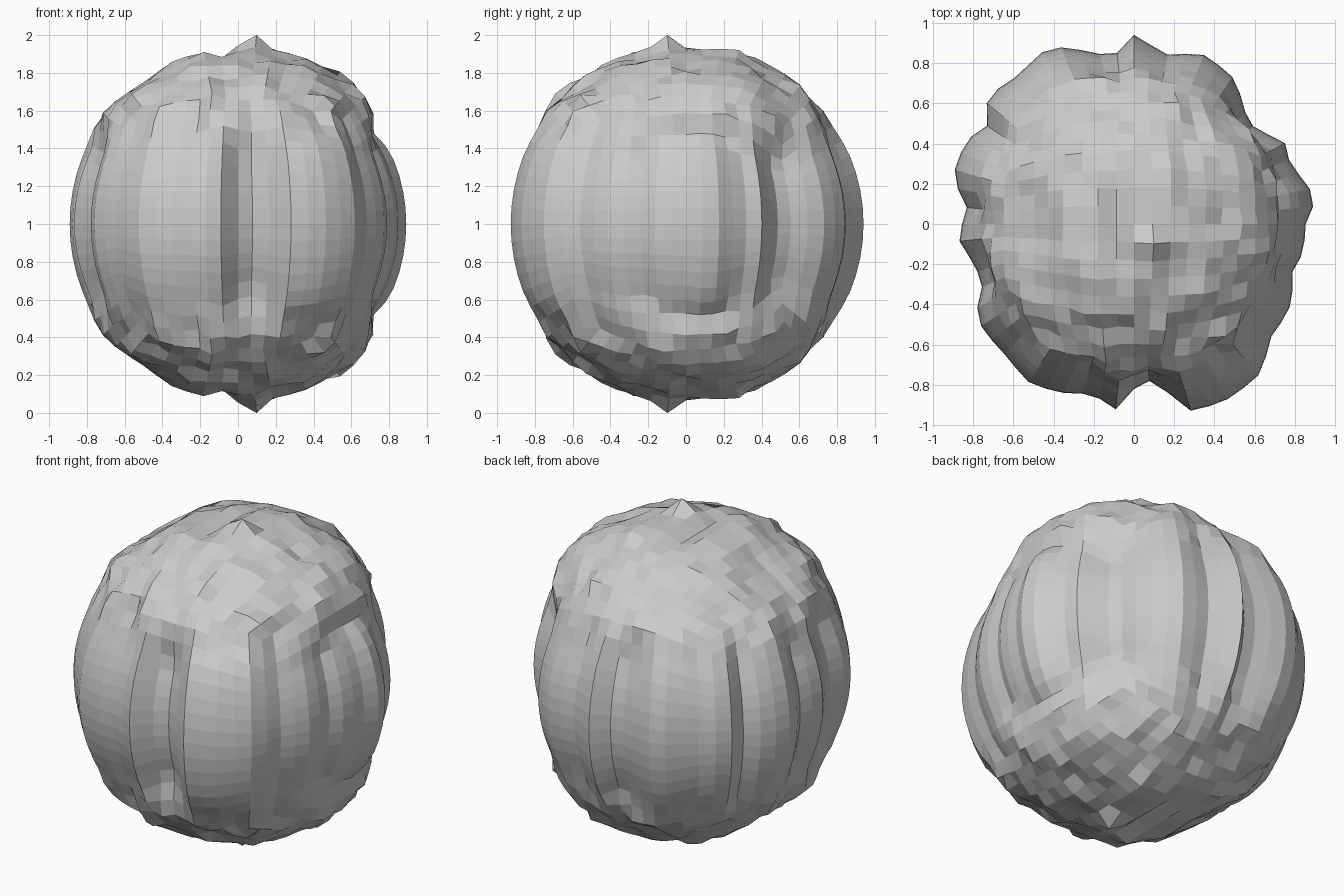
import bpy, bmesh, math
from mathutils import Vector, noise

cube = bpy.data.objects.get("Cube")
if cube:
    bpy.data.objects.remove(cube, do_unlink=True)

SEGMENTS = 16      # quads along each edge of the cube sphere
CAP_RADIUS = 0.945

# Waist outline in plan, counter-clockwise
OUTLINE = [
    (.89, .06), (.89, .15), (.77, .3), (.77, .39), (.6, .47), (.55, .56),
    (.5, .72), (.35, .84), (.15, .84), (0, .94), (-.1, .83), (-.2, .85),
    (-.4, .88), (-.5, .83), (-.55, .75), (-.73, .63), (-.73, .48),
    (-.83, .42), (-.9, .24), (-.83, .08), (-.86, -.02), (-.87, -.13),
    (-.79, -.18), (-.75, -.33), (-.79, -.46), (-.63, -.66), (-.52, -.79),
    (-.35, -.84), (-.2, -.84), (-.1, -.93), (0, -.82), (.06, -.77),
    (.15, -.82), (.27, -.93), (.45, -.88), (.66, -.71), (.65, -.6),
    (.79, -.38), (.78, -.25), (.85, -.12), (.84, -.02)]

# Greatest height above the waist, across x and across y
CREST_X = [(-.89, .3), (-.82, .47), (-.74, .58), (-.6, .69), (-.47, .77),
           (-.38, .85), (-.2, .91), (-.1, .87), (0, .93), (.09, 1), (.2, .93),
           (.35, .88), (.5, .84), (.55, .8), (.67, .7), (.76, .52), (.89, .2)]
CREST_Y = [(-.93, .1), (-.86, .4), (-.78, .57), (-.65, .75), (-.55, .78),
           (-.42, .86), (-.3, .9), (-.13, 1), (-.03, 1), (.06, .92), (.25, .94),
           (.37, .88), (.5, .81), (.65, .72), (.75, .58), (.85, .4), (.93, .1)]

# Pointed lumps on the cap: x, y, radius
PEAKS = [(.098, -.098, 1.01), (.2, .25, .98), (-.2, -.3, .97)]

POLAR = sorted((math.atan2(y, x) % math.tau, math.hypot(x, y)) for x, y in OUTLINE)
POLAR = [(POLAR[-1][0] - math.tau, POLAR[-1][1])] + POLAR + [(POLAR[0][0] + math.tau, POLAR[0][1])]


def interpolate(points, t):
    t = min(max(t, points[0][0]), points[-1][0])
    for (a, va), (b, vb) in zip(points, points[1:]):
        if t <= b:
            return va + (vb - va) * (t - a) / (b - a)


def cap_radius(d):
    r = CAP_RADIUS + .06 * noise.noise(Vector((d.x * 9 + 3.3, d.y * 9 + 7.1, .5)))
    # Keep the cap under both crest lines
    for i in range(3):
        crest = min(interpolate(CREST_X, r * d.x), interpolate(CREST_Y, r * d.y))
        r = min(r, max(crest / abs(d.z), .85))
    for px, py, pr in PEAKS:
        r += (pr - r) * math.exp(-((d.x - px) ** 2 + (d.y - py) ** 2) / .006)
    return r


def rock_radius(d):
    # The relief is the same above and below, so ribs run up the sides
    blend = min(1, max(0, (math.hypot(d.x, d.y) - .76) / .17))
    blend = blend * blend * (3 - 2 * blend)
    radius = interpolate(POLAR, math.atan2(d.y, d.x) % math.tau) * blend
    if blend < 1:
        radius += cap_radius(d) * (1 - blend)
    return radius


# Evenly divided cube blown up into a sphere, then pushed in and out
bm = bmesh.new()
bmesh.ops.create_cube(bm, size=2)
bmesh.ops.subdivide_edges(bm, edges=bm.edges[:], cuts=SEGMENTS - 1, use_grid_fill=True)
for v in bm.verts:
    d = Vector([math.tan(c * math.pi / 4) for c in v.co]).normalized()
    v.co = d * rock_radius(d) + Vector((0, 0, 1))

mesh = bpy.data.meshes.new("rock")
bm.to_mesh(mesh)
bm.free()
rock = bpy.data.objects.new("rock", mesh)
bpy.context.collection.objects.link(rock)

# Plain grey stone
stone = bpy.data.materials.new("grey_stone")
stone.use_nodes = True
colour = (.6, .6, .6, 1)
stone.diffuse_color = colour
stone.node_tree.nodes["Principled BSDF"].inputs["Base Color"].default_value = colour
mesh.materials.append(stone)
